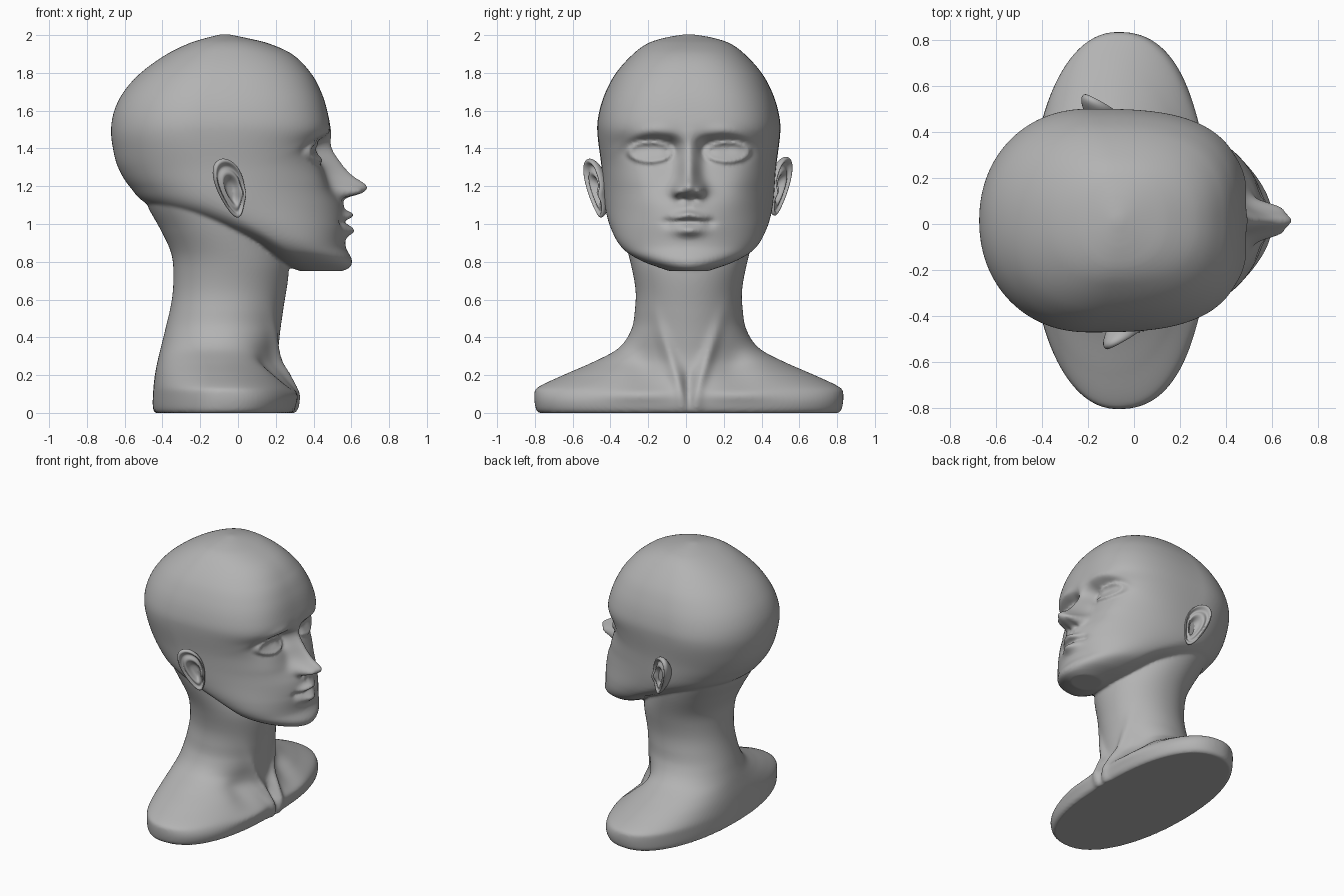
import bpy
import bmesh
from math import sin, cos, pi, exp, sqrt, radians
from mathutils import Vector

if "Cube" in bpy.data.objects:
    bpy.data.objects.remove(bpy.data.objects["Cube"], do_unlink=True)

grey = bpy.data.materials.new("matt_grey")
grey.use_nodes = True
grey.diffuse_color = (0.45, 0.45, 0.45, 1)
grey.node_tree.nodes["Principled BSDF"].inputs["Base Color"].default_value = (0.45, 0.45, 0.45, 1)


def curve(points):
    """Smooth function through (position, value) points."""
    def slope(i):
        a, b = points[max(i - 1, 0)], points[min(i + 1, len(points) - 1)]
        return (b[1] - a[1]) / (b[0] - a[0])

    def value(p):
        if p <= points[0][0]:
            return points[0][1]
        for i in range(len(points) - 1):
            (p0, v0), (p1, v1) = points[i], points[i + 1]
            if p <= p1:
                h = p1 - p0
                t = (p - p0) / h
                s = t * t * (3 - 2 * t)
                return (v0 + (v1 - v0) * s + h * slope(i) * t * (1 - t) ** 2
                        - h * slope(i + 1) * t * t * (1 - t))
        return points[-1][1]
    return value


def bell(d, width):
    return exp(-(d / width) ** 2)


def loft(bm, z0, z1, steps, columns, section, relief):
    """Stack rounded sections; relief pushes the front along x."""
    rings = []
    for i in range(steps + 1):
        z = z0 + (z1 - z0) * i / steps
        back, front, half, mid, power = section(z)
        ring = []
        for j in range(columns):
            t = 2 * pi * j / columns
            c, s = cos(t), sin(t)
            a, n = (front - mid, power) if c > 0 else (mid - back, 2.1)
            r = (abs(c / a) ** n + abs(s / half) ** n) ** (-1 / n)
            x, y = mid + r * c, r * s
            if c > 0:
                x += relief(y, z) * min(1, c * 3)
            ring.append(bm.verts.new((x, y + 0.015, z)))
        rings.append(ring)
    for low, high in zip(rings, rings[1:]):
        for j in range(columns):
            k = (j + 1) % columns
            bm.faces.new((low[j], low[k], high[k], high[j]))
    bm.faces.new(rings[0][::-1])
    bm.faces.new(rings[-1])


# Head outline by height
head_back = curve([(.75, .33), (.8, .2), (.85, .13), (.92, .02), (1, -.2), (1.1, -.47), (1.2, -.575),
                   (1.3, -.635), (1.4, -.662), (1.5, -.672), (1.6, -.655), (1.7, -.605), (1.8, -.515),
                   (1.9, -.375), (1.96, -.25), (1.99, -.15), (2.004, -.09)])
head_front = curve([(.75, .55), (.77, .592), (.81, .603), (.88, .57), (1, .57), (1.1, .55), (1.2, .49),
                    (1.3, .455), (1.42, .465), (1.5, .487), (1.6, .472), (1.7, .44), (1.8, .385),
                    (1.9, .285), (1.96, .15), (1.99, .02), (2.004, -.05)])
head_half = curve([(.75, .1), (.8, .24), (.865, .345), (.97, .41), (1.1, .445), (1.3, .462), (1.5, .485),
                   (1.6, .473), (1.7, .44), (1.8, .385), (1.9, .295), (1.96, .21), (1.99, .11), (2.004, .02)])
head_mid = curve([(.75, .43), (.8, .36), (.92, .2), (1.1, -.05), (1.3, -.15), (1.5, -.2), (1.9, -.1), (2.004, -.07)])
head_power = curve([(.75, 2), (1.1, 2.1), (1.3, 2.6), (1.5, 3), (1.7, 2.8), (2.004, 2.2)])
nose = curve([(1.07, 0), (1.1, .015), (1.135, .04), (1.165, .15), (1.2, .195), (1.26, .14),
              (1.34, .085), (1.42, .035), (1.5, .005), (1.55, 0)])


def face_relief(y, z):
    if z > 1.65:
        return 0
    m = abs(y)
    d = nose(z) * bell(y, .05 + .02 * bell(z - 1.17, .06))
    # Nostril wings, cheekbones
    d += .055 * bell(m - .06, .026) * bell(z - 1.17, .03)
    d -= .03 * bell(m - .035, .016) * bell(z - 1.135, .012)
    d += .02 * bell(m - .27, .12) * bell(z - 1.22, .1)
    # Eye sockets and brows
    d -= .075 * bell(m - .19, .13) * bell(z - 1.4, .06)
    d -= .035 * bell(m - .09, .04) * bell(z - 1.39, .06)
    d += .015 * bell(m - .2, .14) * bell(z - 1.49 + 2 * (m - .17) ** 2, .03)
    # Eyeballs with lids
    e = sqrt(((m - .205) / .1) ** 2 + ((z - 1.38) / .046) ** 2)
    d += .035 * sqrt(max(0, 1 - e * e * .6)) + .014 * bell(e - 1.1, .14)
    # Lips and chin crease
    d += .05 * bell(m, .08) * bell(z - 1.05 + .2 * m, .024)
    d += .048 * bell(m, .07) * bell(z - .965, .028)
    d -= .03 * bell(m, .1) * bell(z - 1.014, .009)
    d -= .02 * bell(m - .11, .03) * bell(z - 1.01, .025)
    d -= .012 * bell(m, .016) * bell(z - 1.095, .025)
    return d


# Neck and shoulder outline by height
neck_back = curve([(0, -.44), (.02, -.45), (.1, -.45), (.2, -.44), (.3, -.42), (.4, -.395), (.6, -.35),
                   (.75, -.342), (.85, -.355), (.97, -.41), (1.1, -.48), (1.2, -.5)])
neck_front = curve([(0, .29), (.02, .305), (.07, .31), (.12, .295), (.2, .25), (.28, .215), (.4, .22),
                    (.55, .24), (.75, .268), (.85, .25), (1.2, .1)])
neck_half = curve([(0, .795), (.02, .81), (.1, .818), (.135, .8), (.2, .665), (.27, .505), (.34, .375),
                   (.44, .305), (.55, .285), (.65, .282), (.78, .305), (1, .36), (1.2, .39)])
neck_power = curve([(0, 2.4), (.1, 2.4), (.2, 2), (.3, 1.8), (.45, 2), (1.2, 2.1)])


def neck_relief(y, z):
    if z > .75:
        return 0
    m = abs(y)
    # Neck tendons, throat notch, collarbone and hollow behind it
    fade = bell(z - .22, .22)
    d = .035 * fade * bell(m - .035 - .33 * max(0, z - .1), .035)
    d -= .035 * bell(y, .035) * bell(z - .14, .09)
    d -= .045 * bell(m - .24, .1) * bell(z - .24, .09)
    d += .02 * bell(m - .25, .2) * bell(z - .1, .035)
    return d


def finish(obj, angle):
    obj.data.materials.clear()
    obj.data.materials.append(grey)
    bpy.ops.object.select_all(action='DESELECT')
    obj.select_set(True)
    bpy.context.view_layer.objects.active = obj
    for mod in list(obj.modifiers):
        bpy.ops.object.modifier_apply(modifier=mod.name)
    bpy.ops.object.shade_smooth_by_angle(angle=radians(angle))


def new_object(name, bm):
    bmesh.ops.recalc_face_normals(bm, faces=bm.faces)
    mesh = bpy.data.meshes.new(name)
    bm.to_mesh(mesh)
    bm.free()
    obj = bpy.data.objects.new(name, mesh)
    bpy.context.collection.objects.link(obj)
    return obj


# Head and shoulders fused into one skin
body = bmesh.new()
loft(body, .75, 2.004, 157, 320, lambda z: (head_back(z), head_front(z), head_half(z), head_mid(z),
                                            head_power(z)), face_relief)
loft(body, 0, 1.2, 100, 200, lambda z: (neck_back(z), neck_front(z), neck_half(z),
                                        (neck_back(z) + neck_front(z)) / 2, neck_power(z)), neck_relief)
bust = new_object("head_and_shoulders", body)
remesh = bust.modifiers.new("fuse", 'REMESH')
remesh.mode = 'VOXEL'
remesh.voxel_size = 0.01
soften = bust.modifiers.new("soften", 'SMOOTH')
soften.factor = 0.5
soften.iterations = 4
finish(bust, 50)

# Ears: a dished shell with a raised rim, (radius, depth) from middle to back
EAR = [(.12, -.02), (.3, -.018), (.42, 0), (.52, .024), (.62, .024), (.72, .008), (.8, .01),
       (.87, .03), (.94, .034), (1, .022), (1, .005), (.9, -.015), (.7, -.04), (.4, -.07)]


def ear(name, side, centre):
    flare = radians(28)
    out = Vector((sin(flare), side * cos(flare), 0))
    back = Vector((-cos(flare), side * sin(flare), 0))
    up = Vector((-.25, side * .17, 1))
    bm = bmesh.new()
    rings = []
    for r, w in EAR:
        ring = []
        for j in range(48):
            t = 2 * pi * j / 48
            u = r * .1 * cos(t) * (.82 + .26 * sin(t)) - .015 * (1 - r)
            v = r * .157 * sin(t) - .025 * (1 - r)
            depth = w * (.75 + .25 * sin(t)) if w > 0 else w
            depth += .025 * bell(u + .06, .02) * bell(v + .03, .03) * (w > -.03)
            ring.append(bm.verts.new(Vector(centre) + back * u + up * v + out * depth))
        rings.append(ring)
    for a, b in zip(rings, rings[1:]):
        for j in range(48):
            k = (j + 1) % 48
            bm.faces.new((a[j], a[k], b[k], b[j]))
    bm.faces.new(rings[0])
    bm.faces.new(rings[-1])
    obj = new_object(name, bm)
    sub = obj.modifiers.new("round", 'SUBSURF')
    sub.levels = 1
    finish(obj, 80)


ear("right_ear", -1, (-.045, -.47, 1.19))
ear("left_ear", 1, (-.14, .49, 1.2))
